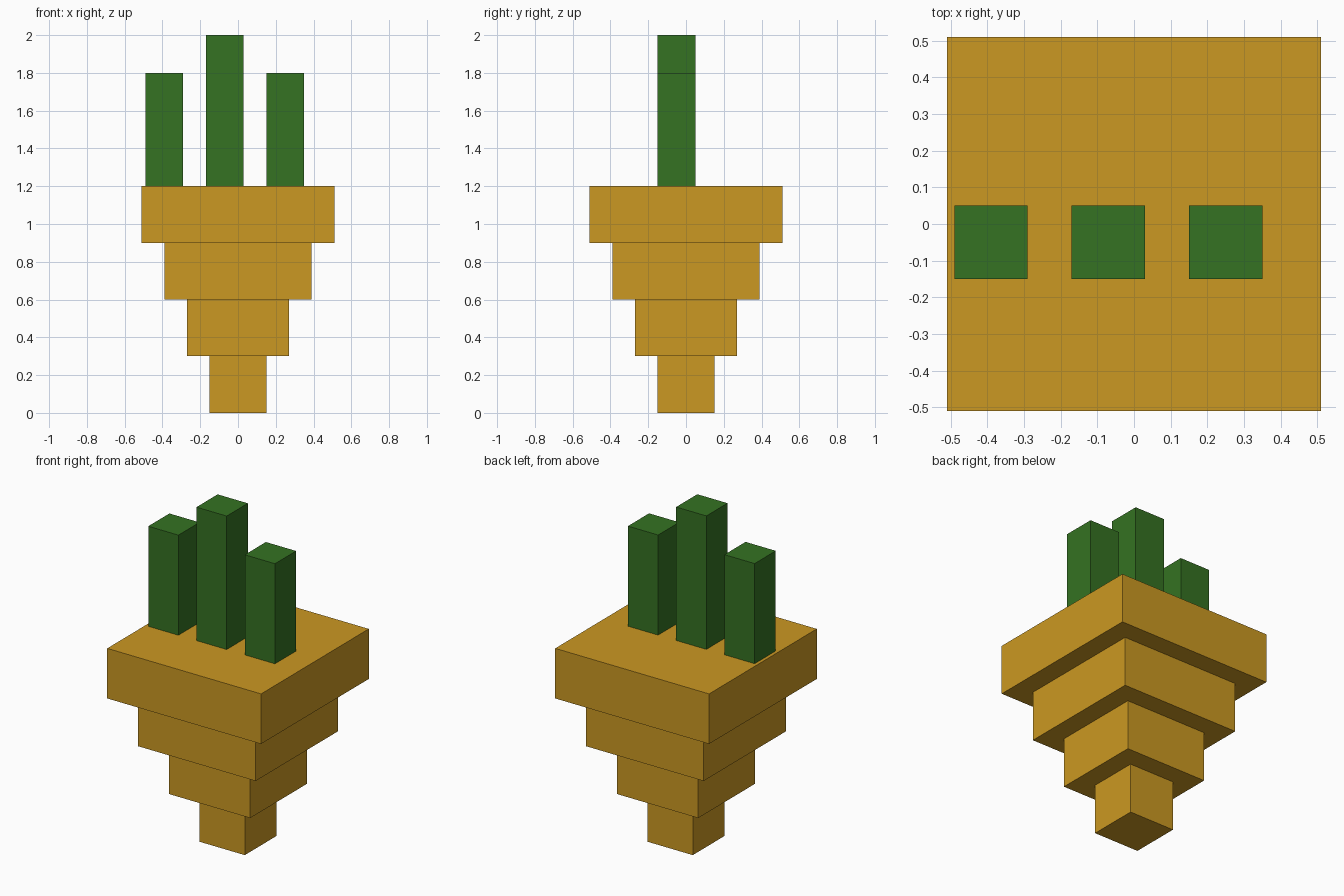
import bpy

if "Cube" in bpy.data.objects:
    bpy.data.objects.remove(bpy.data.objects["Cube"])


def make_material(name, color):
    mat = bpy.data.materials.new(name)
    mat.diffuse_color = (*color, 1.0)
    mat.use_nodes = True
    mat.node_tree.nodes["Principled BSDF"].inputs["Base Color"].default_value = mat.diffuse_color
    return mat


def box(name, x, y, z0, width, height, mat):
    """Square block standing on z0."""
    bpy.ops.mesh.primitive_cube_add(size=1, location=(x, y, z0 + height / 2))
    obj = bpy.context.object
    obj.name = name
    obj.scale = (width, width, height)
    bpy.ops.object.transform_apply(location=False, rotation=False, scale=True)
    obj.data.materials.append(mat)
    return obj


orange = make_material("golden orange", (0.60, 0.315, 0.016))
green = make_material("leaf green", (0.035, 0.168, 0.016))

# Stepped root, each tier wider than the one below
for i in range(4):
    box(f"root_tier_{i + 1}", 0, 0, 0.3 * i, 0.30 + 0.24 * i, 0.3, orange)

# Three square stalks, the middle one taller
for name, x, height in (("left", -0.39, 0.6), ("middle", -0.07, 0.8), ("right", 0.25, 0.6)):
    box(f"{name}_stalk", x, -0.05, 1.2, 0.2, height, green)
